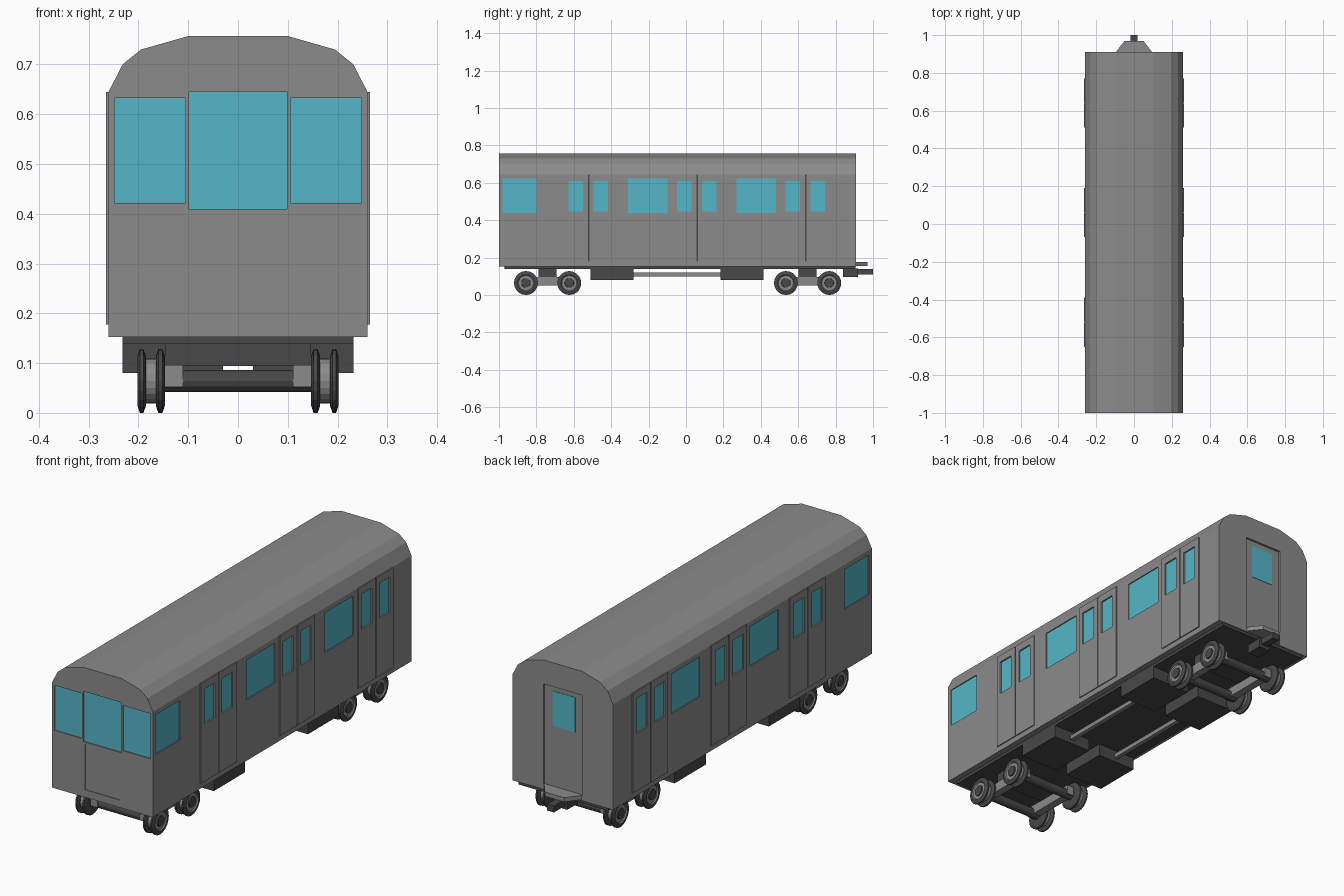
import bpy, bmesh, math
from mathutils import Matrix

old = bpy.data.objects.get("Cube")
if old:
    bpy.data.objects.remove(old, do_unlink=True)


def material(name, rgb):
    m = bpy.data.materials.new(name)
    m.use_nodes = True
    m.diffuse_color = (*rgb, 1)
    m.node_tree.nodes["Principled BSDF"].inputs["Base Color"].default_value = (*rgb, 1)
    return m


GREY = material("body grey", (0.26, 0.26, 0.26))
DARK = material("underframe dark grey", (0.065, 0.065, 0.065))
GLASS = material("window blue", (0.09, 0.47, 0.58))


def add_object(name, bm, *mats):
    bmesh.ops.recalc_face_normals(bm, faces=bm.faces)
    mesh = bpy.data.meshes.new(name)
    bm.to_mesh(mesh)
    bm.free()
    for m in mats:
        mesh.materials.append(m)
    obj = bpy.data.objects.new(name, mesh)
    bpy.context.collection.objects.link(obj)
    return obj


def boxes(name, spans, mat):
    """One object from boxes given as (x0, x1, y0, y1, z0, z1)."""
    bm = bmesh.new()
    for x0, x1, y0, y1, z0, z1 in spans:
        move = Matrix.Translation(((x0 + x1) / 2, (y0 + y1) / 2, (z0 + z1) / 2))
        size = Matrix.Diagonal((x1 - x0, y1 - y0, z1 - z0, 1))
        bmesh.ops.create_cube(bm, size=1, matrix=move @ size)
    return add_object(name, bm, mat)


def both(spans):
    """Add the mirror image of every box across x = 0."""
    return spans + [(-s[1], -s[0], *s[2:]) for s in spans]


def prism(name, outline, place, axis, mat):
    """Extrude a flat outline along an axis."""
    bm = bmesh.new()
    face = bm.faces.new([bm.verts.new(place(*p)) for p in outline])
    new = bmesh.ops.extrude_face_region(bm, geom=[face])["geom"]
    bmesh.ops.translate(bm, vec=axis, verts=[v for v in new if isinstance(v, bmesh.types.BMVert)])
    return add_object(name, bm, mat)


def cut(obj, cutter):
    mod = obj.modifiers.new("recesses", 'BOOLEAN')
    mod.operation = 'DIFFERENCE'
    mod.solver = 'EXACT'
    mod.object = cutter


# Body shell with a faceted roof
FRONT, REAR, SIDE = -1.0, 0.91, 0.26
half = [(SIDE, 0.152), (SIDE, 0.645), (0.232, 0.70), (0.195, 0.73), (0.10, 0.757)]
outline = half + [(-x, z) for x, z in reversed(half)]
body = prism("body_shell", outline, lambda x, z: (x, FRONT, z), (0, REAR - FRONT, 0), GREY)

# Sliding door leaves standing proud of each side
DOORS = (-0.52, 0.06, 0.64)
leaves, side_panes, door_panes = [], [], []
for y in DOORS:
    leaves += [(0.252, 0.265, y - 0.13, y - 0.003, 0.178, 0.645),
               (0.252, 0.265, y + 0.003, y + 0.13, 0.178, 0.645)]
    door_panes += [(y - 0.107, y - 0.03, 0.447, 0.61), (y + 0.025, y + 0.102, 0.447, 0.61)]
doors = boxes("side_doors", both(leaves), GREY)
seams = boxes("door_seams", both([(0.25, 0.262, y - 0.003, y + 0.003, 0.178, 0.645) for y in DOORS]), DARK)

# Recessed panes on the sides and the front
side_panes = [(y0, y1, 0.437, 0.622) for y0, y1 in ((-0.98, -0.80), (-0.31, -0.10), (0.27, 0.48))]
front_panes = [(-0.248, -0.105, 0.422, 0.633), (-0.098, 0.098, 0.41, 0.645),
               (0.105, 0.248, 0.422, 0.633)]
recesses = both([(0.254, 0.3, *p) for p in side_panes])
recesses += both([(0.257, 0.3, *p) for p in door_panes])
recesses += [(x0, x1, -1.1, -0.994, z0, z1) for x0, x1, z0, z1 in front_panes]
# Front emergency door and rear end door recesses
recesses += [(-0.09, 0.09, -1.1, -0.997, 0.187, 0.40), (-0.1, 0.1, 0.9, 1.1, 0.175, 0.645)]
cutter = boxes("recess_cutter", recesses, GREY)
cutter.hide_render = True
cutter.display_type = 'WIRE'
cutter.hide_set(True)
cut(body, cutter)
cut(doors, cutter)

boxes("side_windows", both([(0.25, 0.255, *p) for p in side_panes]), GLASS)
boxes("door_windows", both([(0.25, 0.258, *p) for p in door_panes]), GLASS)
boxes("front_windows", [(a, b, -0.995, -0.99, c, d) for a, b, c, d in front_panes], GLASS)
boxes("rear_door_window", [(-0.058, 0.058, 0.896, 0.902, 0.457, 0.62)], GLASS)

# Rear step and coupler
step = [(-0.1, 0.905), (-0.05, 0.97), (0.05, 0.97), (0.1, 0.905)]
prism("rear_step", step, lambda x, y: (x, y, 0.156), (0, 0, 0.02), GREY)
boxes("coupler", [(-0.03, 0.03, 0.84, 0.92, 0.095, 0.142),
                  (-0.018, 0.018, 0.9, 1.0, 0.11, 0.14)], DARK)

# Underframe with equipment boxes and connecting bars
boxes("underframe", [(-0.232, 0.232, -0.97, 0.905, 0.138, 0.153)], DARK)
boxes("equipment_boxes", both([(0.03, 0.232, y, y + 0.23, 0.08, 0.14) for y in (-0.51, 0.185)]), DARK)
boxes("underframe_bars", both([(0.12, 0.14, -0.285, 0.19, 0.1, 0.12)]), GREY)


def lathe(name, profile, mats, steps=20):
    """Spin (x, radius, material index) points about the x axis."""
    bm = bmesh.new()
    rings = []
    for x, r, _ in profile:
        angles = [2 * math.pi * i / steps for i in range(steps)]
        rings.append([bm.verts.new((x, r * math.cos(a), r * math.sin(a))) for a in angles])
    for k in range(len(rings) - 1):
        for i in range(steps):
            j = (i + 1) % steps
            f = bm.faces.new((rings[k][i], rings[k][j], rings[k + 1][j], rings[k + 1][i]))
            f.material_index = profile[k][2]
    bm.faces.new(rings[0])
    bm.faces.new(rings[-1])
    return add_object(name, bm, *mats)


# Double-flanged wheels: two dark discs around a grey drum, with a grey ring on the face
wheel_profile = [(0.147, 0.05, 0), (0.152, 0.064, 0), (0.16, 0.064, 0), (0.165, 0.05, 0),
                 (0.165, 0.045, 1), (0.185, 0.045, 0), (0.185, 0.05, 0), (0.19, 0.064, 0),
                 (0.197, 0.064, 0), (0.202, 0.05, 0), (0.202, 0.044, 1), (0.197, 0.04, 1),
                 (0.197, 0.025, 0), (0.202, 0.024, 0)]
WHEEL_Z = 0.064
for number, bogie_y in enumerate((-0.74, 0.65), 1):
    for end, y in (("front", bogie_y - 0.116), ("rear", bogie_y + 0.116)):
        for side, sign in (("left", 1), ("right", -1)):
            prof = [(sign * x, r, m) for x, r, m in wheel_profile]
            wheel = lathe(f"bogie_{number}_{end}_{side}_wheel", prof, (DARK, GREY))
            wheel.location = (0, y, WHEEL_Z)
        axle = lathe(f"bogie_{number}_{end}_axle", [(-0.16, 0.022, 0), (0.16, 0.022, 0)], (DARK,), 12)
        axle.location = (0, y, WHEEL_Z)
    # Bogie side beams and the bolster that carries the body
    boxes(f"bogie_{number}_side_beams",
          both([(0.11, 0.147, bogie_y - 0.14, bogie_y + 0.14, 0.052, 0.096)]), GREY)
    boxes(f"bogie_{number}_bolster",
          [(-0.147, 0.147, bogie_y - 0.048, bogie_y + 0.048, 0.094, 0.14)], DARK)
